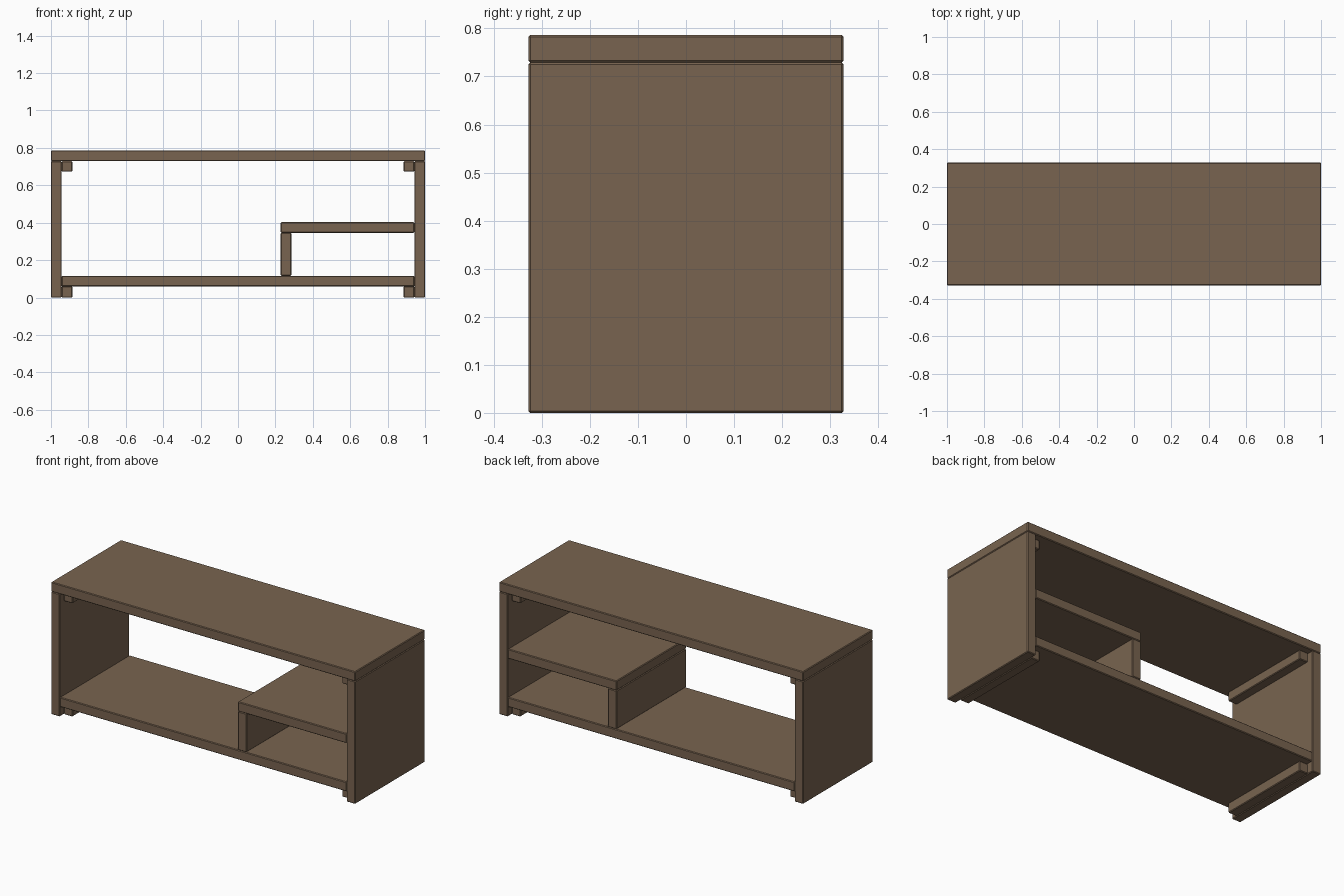
import bpy, bmesh

if "Cube" in bpy.data.objects:
    bpy.data.objects.remove(bpy.data.objects["Cube"])

# Single brown wood colour
wood = bpy.data.materials.new("brown_wood")
wood.diffuse_color = (0.19, 0.127, 0.08, 1)
wood.use_nodes = True
wood.node_tree.nodes["Principled BSDF"].inputs["Base Color"].default_value = wood.diffuse_color


def board(name, x, y, z, edge=0.004):
    """Box between the given (min, max) ranges with slightly eased edges."""
    bm = bmesh.new()
    bmesh.ops.create_cube(bm, size=1)
    for v in bm.verts:
        v.co = [r[0] if c < 0 else r[1] for c, r in zip(v.co, (x, y, z))]
    bmesh.ops.bevel(bm, geom=bm.edges[:], offset=edge, segments=1,
                    affect='EDGES', clamp_overlap=True)
    bmesh.ops.recalc_face_normals(bm, faces=bm.faces[:])
    me = bpy.data.meshes.new(name)
    bm.to_mesh(me)
    bm.free()
    me.materials.append(wood)
    ob = bpy.data.objects.new(name, me)
    bpy.context.collection.objects.link(ob)
    return ob


D = (-0.328, 0.328)      # full depth
B = (-0.29, 0.29)        # battens sit slightly back from the edges
T = 0.057                # board thickness
IN = 1 - T               # inner face of the side panels

# Main boards
board("top_board", (-1, 1), D, (0.729, 0.786))
board("bottom_shelf", (-IN, IN), D, (0.059, 0.116))

# Side panels with a batten at the top and the bottom
for side, s in (("left", -1), ("right", 1)):
    board(side + "_panel", sorted((s * IN, s)), D, (0, 0.729))
    bx = sorted((s * (IN - T), s * IN))
    board(side + "_top_batten", bx, B, (0.673, 0.729))
    board(side + "_bottom_batten", bx, B, (0, 0.059))

# Small raised shelf on the right and its upright
board("small_shelf", (0.228, IN), D, (0.346, 0.403))
board("small_shelf_upright", (0.228, 0.285), D, (0.116, 0.346))
